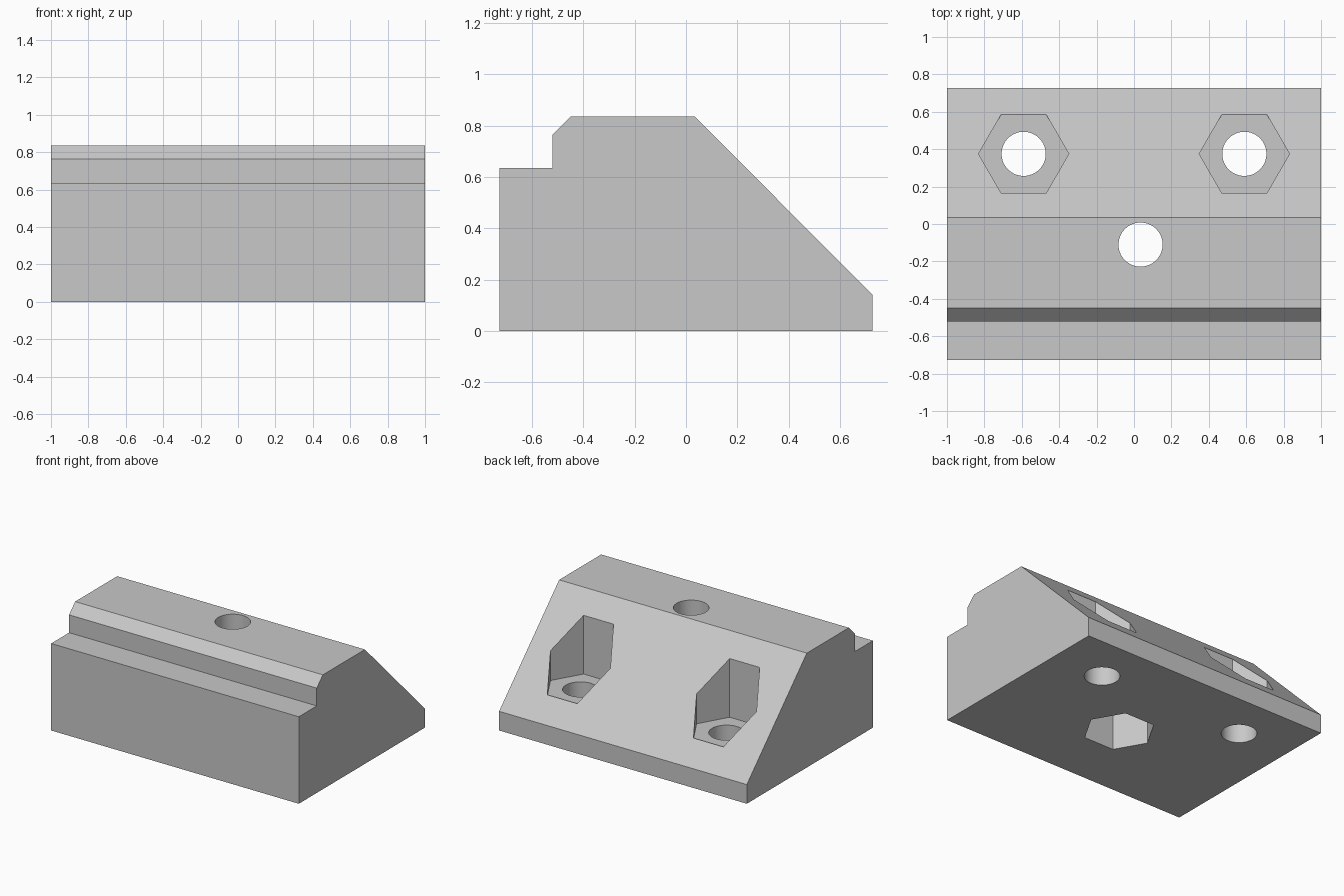
import bpy, bmesh, math

cube = bpy.data.objects.get("Cube")
if cube:
    bpy.data.objects.remove(cube, do_unlink=True)

grey = bpy.data.materials.new("light grey")
grey.use_nodes = True
colour = (0.58, 0.58, 0.58, 1)
grey.diffuse_color = colour
grey.node_tree.nodes["Principled BSDF"].inputs["Base Color"].default_value = colour


def prism(name, outline, offset):
    """Extrude a closed outline of 3D points along offset."""
    bm = bmesh.new()
    face = bm.faces.new([bm.verts.new(p) for p in outline])
    top = bmesh.ops.extrude_face_region(bm, geom=[face])["geom"]
    bmesh.ops.translate(bm, vec=offset,
                        verts=[v for v in top if isinstance(v, bmesh.types.BMVert)])
    bmesh.ops.recalc_face_normals(bm, faces=bm.faces)
    mesh = bpy.data.meshes.new(name)
    bm.to_mesh(mesh)
    bm.free()
    mesh.materials.append(grey)
    obj = bpy.data.objects.new(name, mesh)
    bpy.context.collection.objects.link(obj)
    return obj


def cut(body, x, y, radius, sides, z0, z1):
    """Cut a vertical round or hexagonal pocket, then discard the cutter."""
    ring = [(x + radius * math.cos(math.tau * i / sides),
             y + radius * math.sin(math.tau * i / sides), z0) for i in range(sides)]
    cutter = prism("cutter", ring, (0, 0, z1 - z0))
    cutter.hide_render = True
    mod = body.modifiers.new("pocket", 'BOOLEAN')
    mod.operation = 'DIFFERENCE'
    mod.solver = 'EXACT'
    mod.object = cutter
    bpy.context.view_layer.objects.active = body
    bpy.ops.object.modifier_apply(modifier=mod.name)
    bpy.data.objects.remove(cutter, do_unlink=True)


# Wedge block with a stepped, chamfered front and a sloping back
profile = [(-0.727, 0), (-0.727, 0.635), (-0.52, 0.635), (-0.52, 0.765),
           (-0.45, 0.835), (0.035, 0.835), (0.727, 0.14), (0.727, 0)]
block = prism("clamp_block", [(-1, y, z) for y, z in profile], (2, 0, 0))

HOLE, HEX = 0.118, 0.2415

# Two bolt holes with hexagonal pockets open to the slope
for x in (-0.59, 0.59):
    cut(block, x, 0.375, HEX, 6, 0.275, 1.2)
    cut(block, x, 0.375, HOLE, 64, -0.2, 0.5)

# Central bolt hole with a hexagonal pocket open underneath
cut(block, 0.035, -0.11, HEX, 6, -0.2, 0.56)
cut(block, 0.035, -0.11, HOLE, 64, 0.4, 1.2)

# Smooth the round bores, keep the other edges crisp
bpy.ops.object.select_all(action='DESELECT')
block.select_set(True)
bpy.context.view_layer.objects.active = block
bpy.ops.object.shade_smooth_by_angle(angle=math.radians(30))
